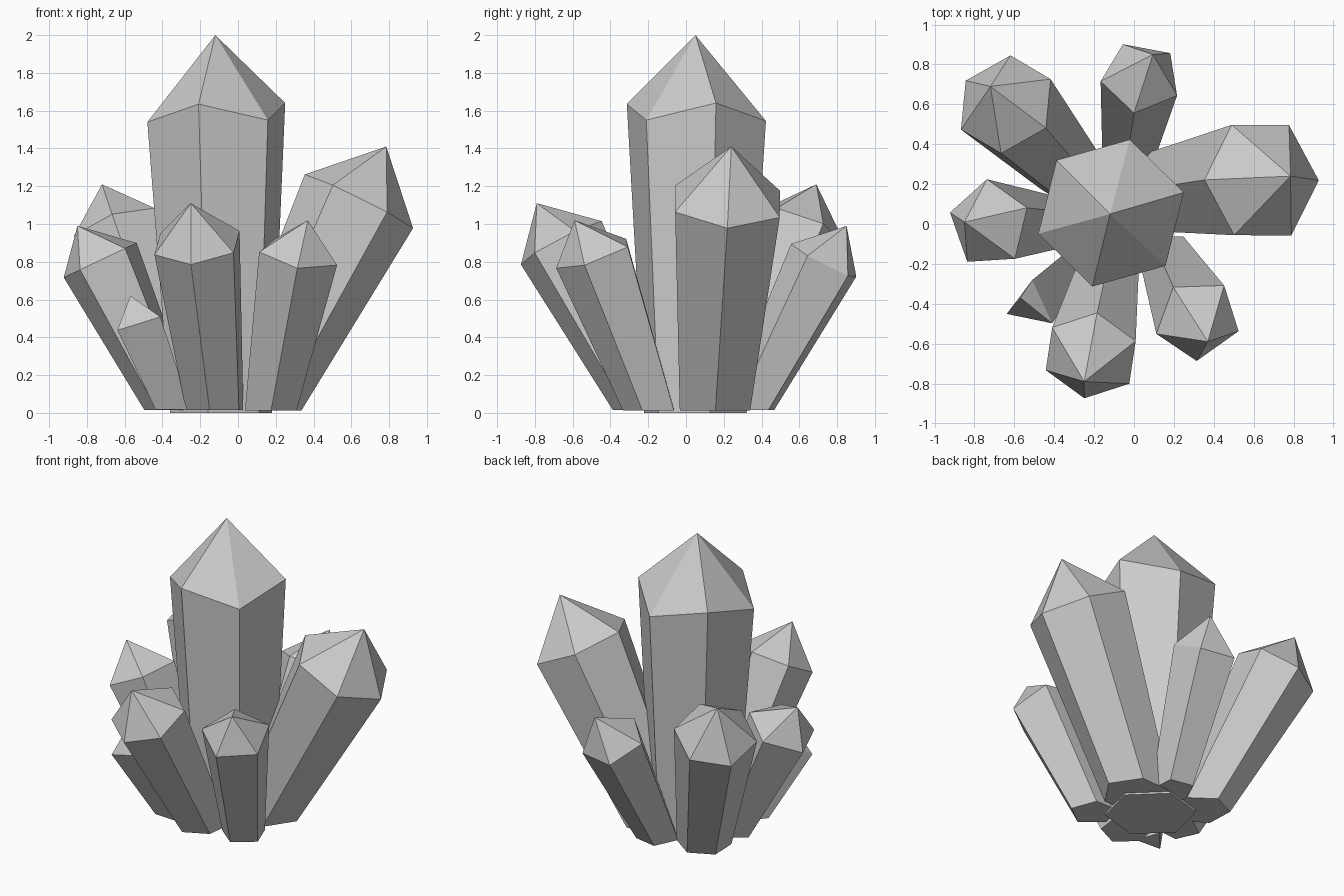
import bpy, bmesh
from math import tau
from mathutils import Vector, Quaternion

if "Cube" in bpy.data.objects:
    bpy.data.objects.remove(bpy.data.objects["Cube"])


def crystal(name, sides, base, shoulder, tip, corner, r_base, r_top, floor=0.015, jitter=0.0):
    """Tapered prism, square to its own axis at the shoulder, cut level at the floor, pointed on top.
    The corner point only sets the twist around the axis."""
    base = Vector((base[0], base[1], floor))
    shoulder, tip = Vector(shoulder), Vector(tip)
    axis = (shoulder - base).normalized()
    out = Vector(corner) - shoulder
    out = (out - axis * out.dot(axis)).normalized()
    bm = bmesh.new()
    top, bottom = [], []
    for i in range(sides):
        d = Quaternion(axis, tau * i / sides) @ out
        hi = shoulder + d * r_top + axis * jitter * (-1) ** i
        lo = base + d * r_base
        # slide the lower corner along its edge to the floor level
        lo = hi + (lo - hi) * ((floor - hi.z) / (lo.z - hi.z))
        top.append(bm.verts.new(hi))
        bottom.append(bm.verts.new(lo))
    apex = bm.verts.new(tip)
    for i in range(sides):
        j = (i + 1) % sides
        bm.faces.new((bottom[i], bottom[j], top[j], top[i]))
        bm.faces.new((top[i], top[j], apex))
    bm.faces.new(bottom[::-1])
    bmesh.ops.recalc_face_normals(bm, faces=bm.faces)
    mesh = bpy.data.meshes.new(name)
    bm.to_mesh(mesh)
    bm.free()
    obj = bpy.data.objects.new(name, mesh)
    bpy.context.collection.objects.link(obj)


# Tall central crystal
crystal("main_crystal", 6, (-0.09, 0.05), (-0.115, 0.055, 1.59), (-0.12, 0.05, 2.0),
        (-0.21, -0.32, 1.6), 0.28, 0.38, floor=0.0, jitter=0.045)
# Six-sided leaning crystals
crystal("front_crystal", 6, (-0.12, -0.2), (-0.217, -0.66, 0.9), (-0.25, -0.79, 1.11),
        (-0.25, -0.88, 0.785), 0.16, 0.245)
crystal("right_crystal", 6, (0.09, 0.15), (0.64, 0.22, 1.12), (0.785, 0.24, 1.41),
        (0.93, 0.22, 1.0), 0.21, 0.32, floor=0.012)
crystal("back_left_crystal", 6, (-0.31, 0.25), (-0.643, 0.6, 0.97), (-0.72, 0.69, 1.21),
        (-0.68, 0.37, 1.09), 0.17, 0.26, floor=0.018)
# Five-sided leaning crystals
crystal("front_right_crystal", 5, (0.17, -0.18), (0.32, -0.48, 0.84), (0.37, -0.59, 1.02),
        (0.12, -0.56, 0.88), 0.14, 0.22, floor=0.013)
crystal("left_crystal", 5, (-0.35, 0.0), (-0.726, 0.0, 0.81), (-0.85, 0.01, 0.99),
        (-0.935, 0.06, 0.72), 0.13, 0.225, floor=0.016)
crystal("back_crystal", 5, (-0.03, 0.33), (0.035, 0.735, 0.8), (0.095, 0.85, 0.99),
        (0.0, 0.555, 0.89), 0.13, 0.205, floor=0.014)
# Small three-sided shard
crystal("small_shard", 3, (-0.33, -0.22), (-0.52, -0.41, 0.5), (-0.57, -0.37, 0.62),
        (-0.635, -0.45, 0.44), 0.10, 0.14, floor=0.017)
